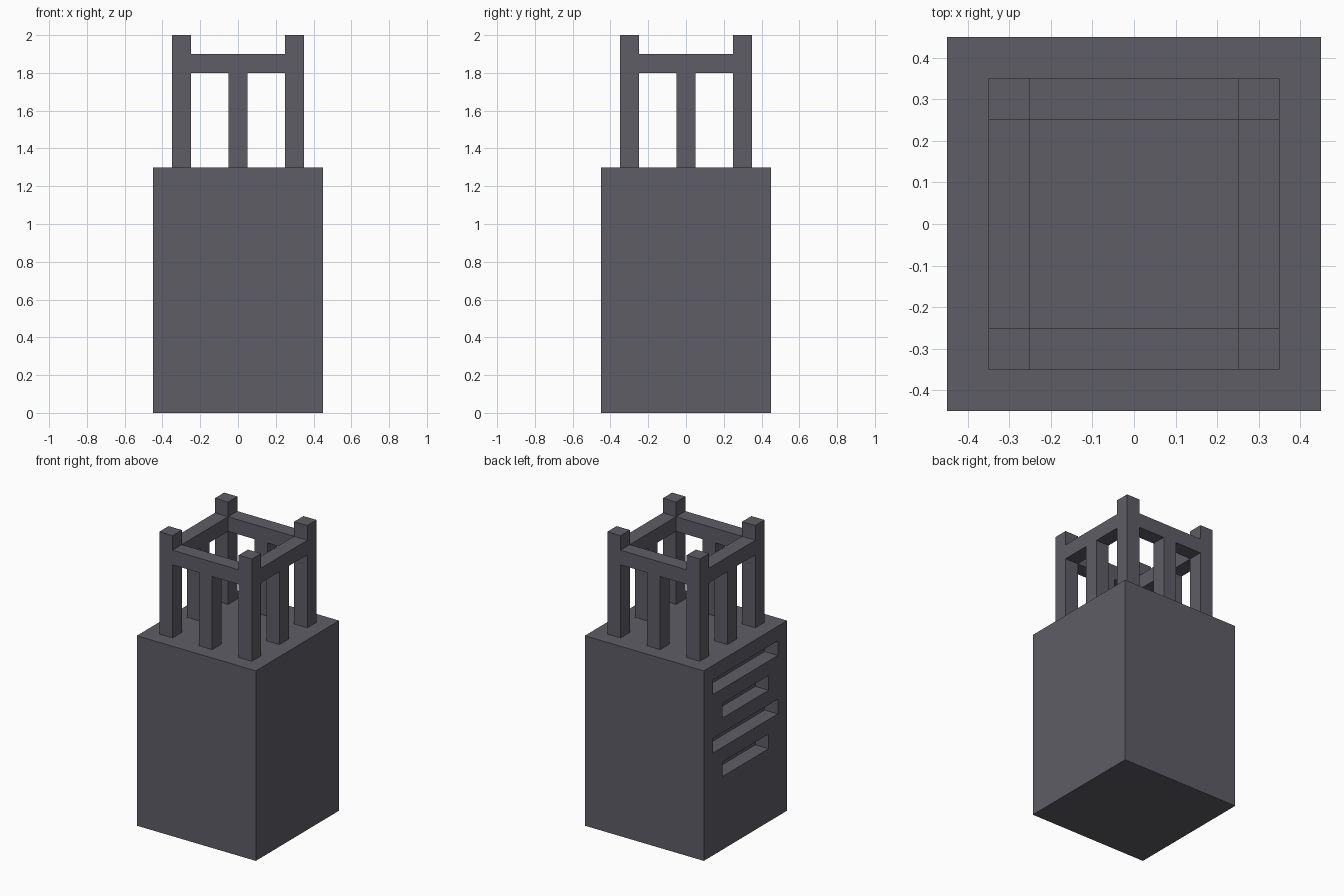
import bpy, bmesh
from mathutils import Matrix

if "Cube" in bpy.data.objects:
    bpy.data.objects.remove(bpy.data.objects["Cube"])

stone = bpy.data.materials.new("dark grey stone")
stone.diffuse_color = (0.113, 0.110, 0.132, 1)
stone.use_nodes = True
stone.node_tree.nodes["Principled BSDF"].inputs["Base Color"].default_value = stone.diffuse_color


def boxes(name, spans):
    """One object made of boxes, each given as (x0, x1, y0, y1, z0, z1)."""
    bm = bmesh.new()
    for x0, x1, y0, y1, z0, z1 in spans:
        centre = ((x0 + x1) / 2, (y0 + y1) / 2, (z0 + z1) / 2)
        size = (x1 - x0, y1 - y0, z1 - z0, 1)
        bmesh.ops.create_cube(bm, size=1,
                              matrix=Matrix.Translation(centre) @ Matrix.Diagonal(size))
    mesh = bpy.data.meshes.new(name)
    bm.to_mesh(mesh)
    bm.free()
    mesh.materials.append(stone)
    obj = bpy.data.objects.new(name, mesh)
    bpy.context.collection.objects.link(obj)
    return obj


# Main block
body = boxes("body", [(-0.45, 0.45, -0.45, 0.45, 0, 1.3)])

# Four vent slots, alternating wide and narrow, cut into the left side
slots = [(-0.55, -0.35, -w, w, z, z + 0.1)
         for w, z in ((0.35, 1.1), (0.25, 0.9), (0.35, 0.7), (0.25, 0.5))]
cutter = boxes("slot_cutter", slots)
cutter.hide_render = True
cut = body.modifiers.new("vent slots", 'BOOLEAN')
cut.operation = 'DIFFERENCE'
cut.solver = 'EXACT'
cut.object = cutter
bpy.context.view_layer.objects.active = body
bpy.ops.object.modifier_apply(modifier=cut.name)
bpy.data.objects.remove(cutter)

# Corner posts of the open crown
for sx, side in ((-1, "left"), (1, "right")):
    for sy, end in ((-1, "front"), (1, "back")):
        x, y = 0.3 * sx, 0.3 * sy
        boxes(f"corner_post_{end}_{side}",
              [(x - 0.05, x + 0.05, y - 0.05, y + 0.05, 1.3, 2.0)])

# Rail and middle post on each side, between the corner posts
for name, x, y in (("front", 0, -0.3), ("back", 0, 0.3),
                   ("left", -0.3, 0), ("right", 0.3, 0)):
    hx, hy = (0.25, 0.05) if x == 0 else (0.05, 0.25)
    boxes(f"rail_{name}", [(x - hx, x + hx, y - hy, y + hy, 1.8, 1.9)])
    boxes(f"middle_post_{name}",
          [(x - 0.05, x + 0.05, y - 0.05, y + 0.05, 1.3, 1.8)])
